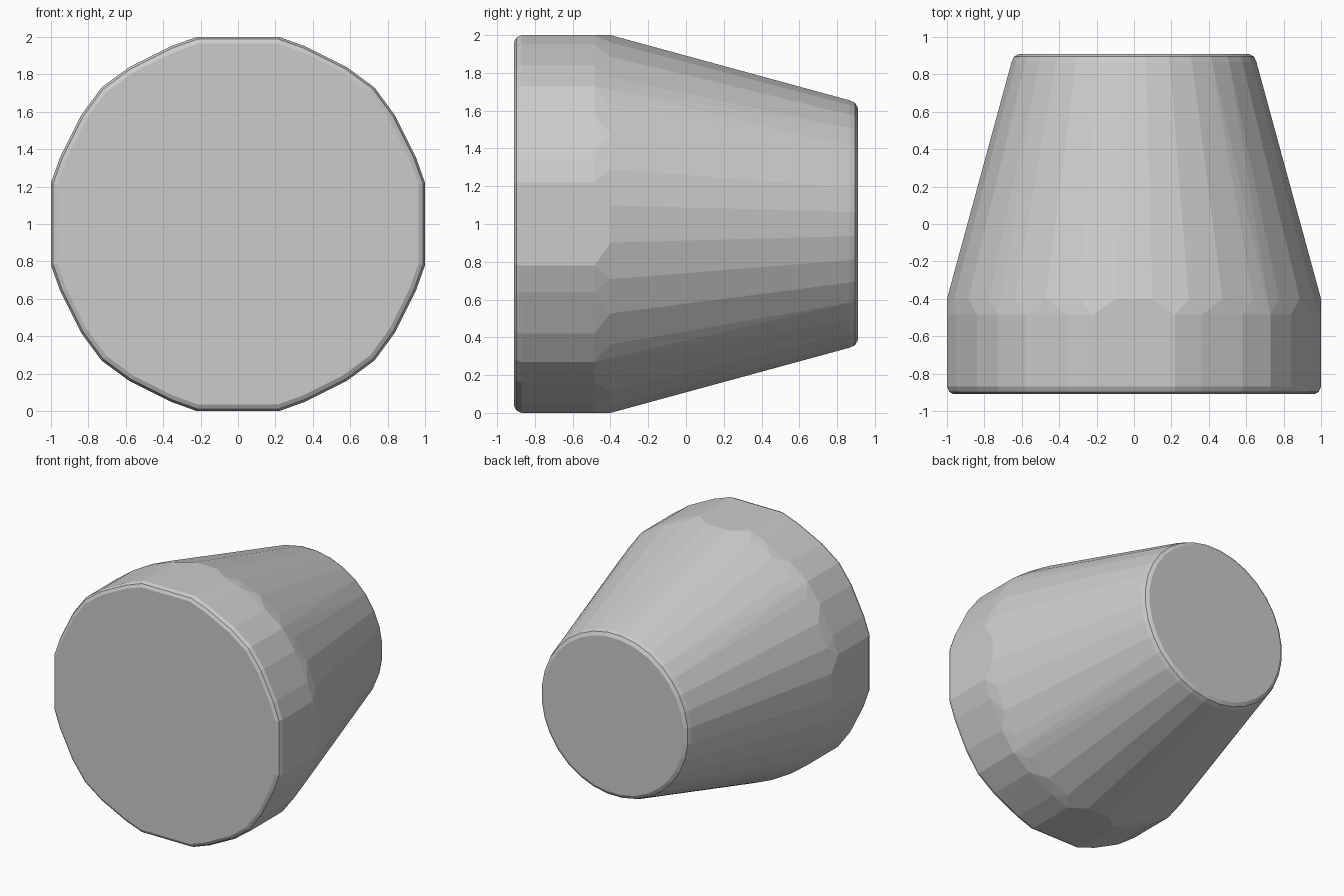
import bpy, bmesh, math

if "Cube" in bpy.data.objects:
    bpy.data.objects.remove(bpy.data.objects["Cube"])

# quarter outline of the faceted front barrel (x, z from the axis)
quarter = [(1, .22), (.95, .36), (.84, .58), (.73, .73), (.58, .84), (.36, .95), (.22, 1)]
outline = [(sx * x, sz * z) for x, z in quarter for sx in (1, -1) for sz in (1, -1)]

# rounder outline of the tapered rear, flat-to-flat radius 1
SIDES = 32
rim = 1 / math.cos(math.pi / SIDES)
circle = [(rim * math.cos((i + .5) * math.tau / SIDES),
           rim * math.sin((i + .5) * math.tau / SIDES)) for i in range(SIDES)]

bm = bmesh.new()


def ring(points, y, scale):
    for x, z in points:
        bm.verts.new((x * scale, y, 1 + z * scale))


# front barrel with bevelled front edge
for y, s in ((-.91, .965), (-.897, .988), (-.87, 1), (-.485, 1)):
    ring(outline, y, s)
# tapered rear with bevelled back edge
for y, s in ((-.4, 1), (.865, .655), (.895, .642), (.91, .615)):
    ring(circle, y, s)

# skin the rings into one closed convex body
hull = bmesh.ops.convex_hull(bm, input=bm.verts[:])
bmesh.ops.delete(bm, geom=[v for v in bm.verts if not v.link_faces], context='VERTS')
bmesh.ops.dissolve_limit(bm, angle_limit=math.radians(.5), verts=bm.verts[:], edges=bm.edges[:])
bmesh.ops.recalc_face_normals(bm, faces=bm.faces[:])

mesh = bpy.data.meshes.new("tapered_plug")
bm.to_mesh(mesh)
bm.free()
bpy.context.collection.objects.link(bpy.data.objects.new("tapered_plug", mesh))
